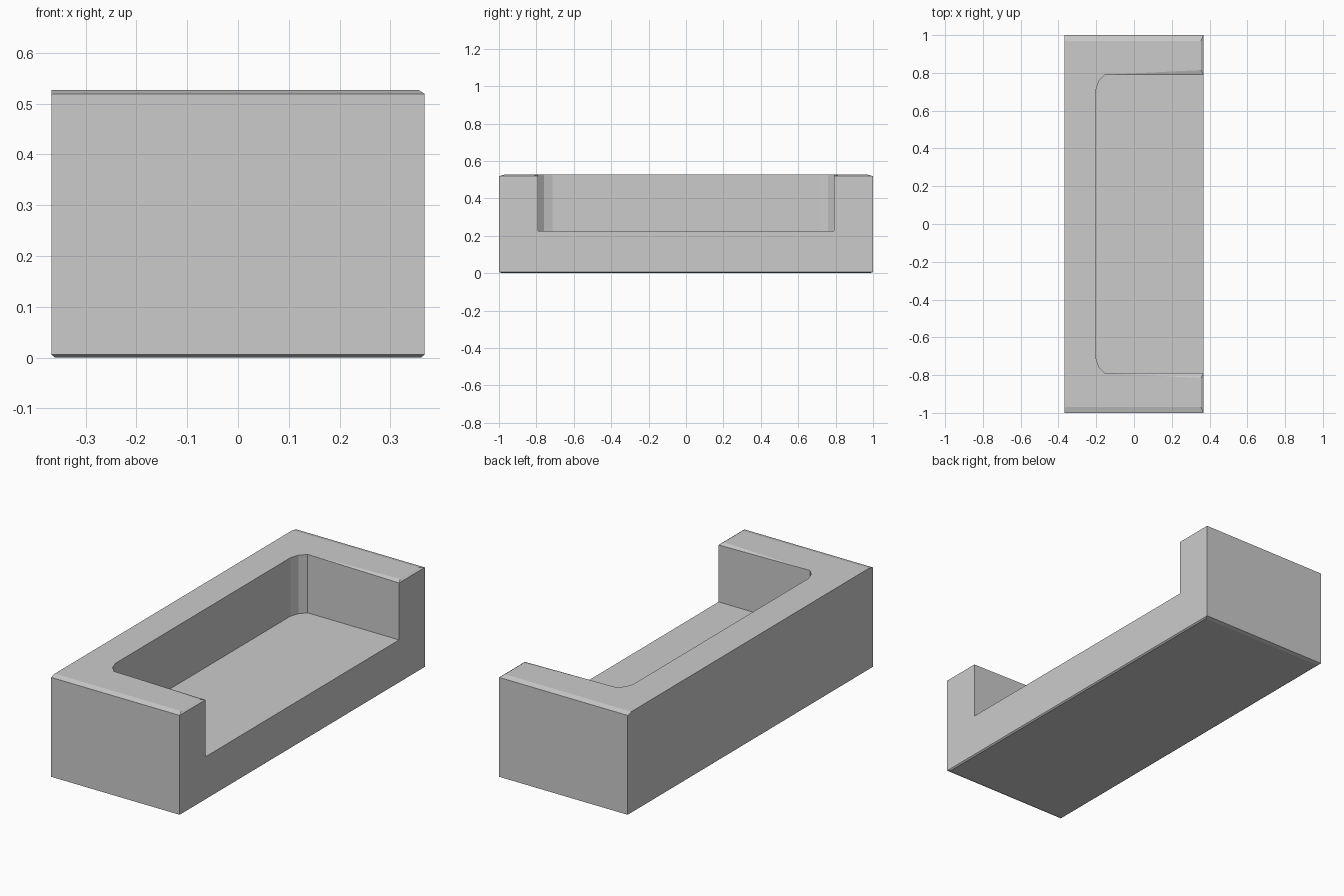
import bpy, bmesh

cube = bpy.data.objects.get("Cube")
if cube:
    bpy.data.objects.remove(cube, do_unlink=True)

X, Y = 0.367, 1.0                     # half depth and half length
RIM, SEAT, LIP, TOP = 0.006, 0.225, 0.519, 0.527
ARM = 0.79                            # inner side of the arms


def mirrored(half):
    """Closed outline from its +y half."""
    return half + [(x, -y, z) for x, y, z in reversed(half)]


def at_height(points, z):
    return [(x, y, z) for x, y in points]


def loft(bm, rings, cap_first=False, cap_last=False):
    loops = [[bm.verts.new(p) for p in ring] for ring in rings]
    n = len(loops[0])
    for low, high in zip(loops, loops[1:]):
        for i in range(n):
            j = (i + 1) % n
            bm.faces.new((low[i], low[j], high[j], high[i]))
    if cap_first:
        bm.faces.new(loops[0])
    if cap_last:
        bm.faces.new(loops[-1])


corner = [(-0.2, 0.715), (-0.185, 0.758), (-0.155, ARM)]
outer = [(X, ARM), (X, Y), (-X, Y)]

bm = bmesh.new()

# Base slab with a fine bevel round the underside
foot = [(x * 0.98, y * 0.982) for x, y in outer]
loft(bm, [mirrored(at_height(foot, 0)),
          mirrored(at_height(outer, RIM)),
          mirrored(at_height(outer, SEAT))], cap_first=True)

# Back and arms, with sloped edges on the arm tops
lip = at_height(corner, TOP) + at_height(outer, LIP)
crown = at_height(corner + [(0.355, 0.815), (0.355, 0.97), (-X, 0.97)], TOP)
loft(bm, [mirrored(at_height(corner + outer, SEAT)),
          mirrored(lip), mirrored(crown)], cap_last=True)

# Seat surface
seat = mirrored(at_height(corner + outer[:1], SEAT))
bm.faces.new([bm.verts.new(p) for p in seat])

# Weld into one closed body and clear coplanar seams
bmesh.ops.remove_doubles(bm, verts=bm.verts[:], dist=0.0005)
bmesh.ops.recalc_face_normals(bm, faces=bm.faces[:])
bmesh.ops.dissolve_limit(bm, angle_limit=0.01, verts=bm.verts[:], edges=bm.edges[:])
bmesh.ops.triangulate(bm, faces=[f for f in bm.faces if len(f.verts) > 4])
bmesh.ops.recalc_face_normals(bm, faces=bm.faces[:])

mesh = bpy.data.meshes.new("sofa_body")
bm.to_mesh(mesh)
bm.free()
body = bpy.data.objects.new("sofa_body", mesh)
bpy.context.collection.objects.link(body)

# Plain grey finish
grey = bpy.data.materials.new("light_grey")
grey.use_nodes = True
colour = (0.6, 0.6, 0.6, 1)
grey.diffuse_color = colour
grey.node_tree.nodes["Principled BSDF"].inputs["Base Color"].default_value = colour
mesh.materials.append(grey)
